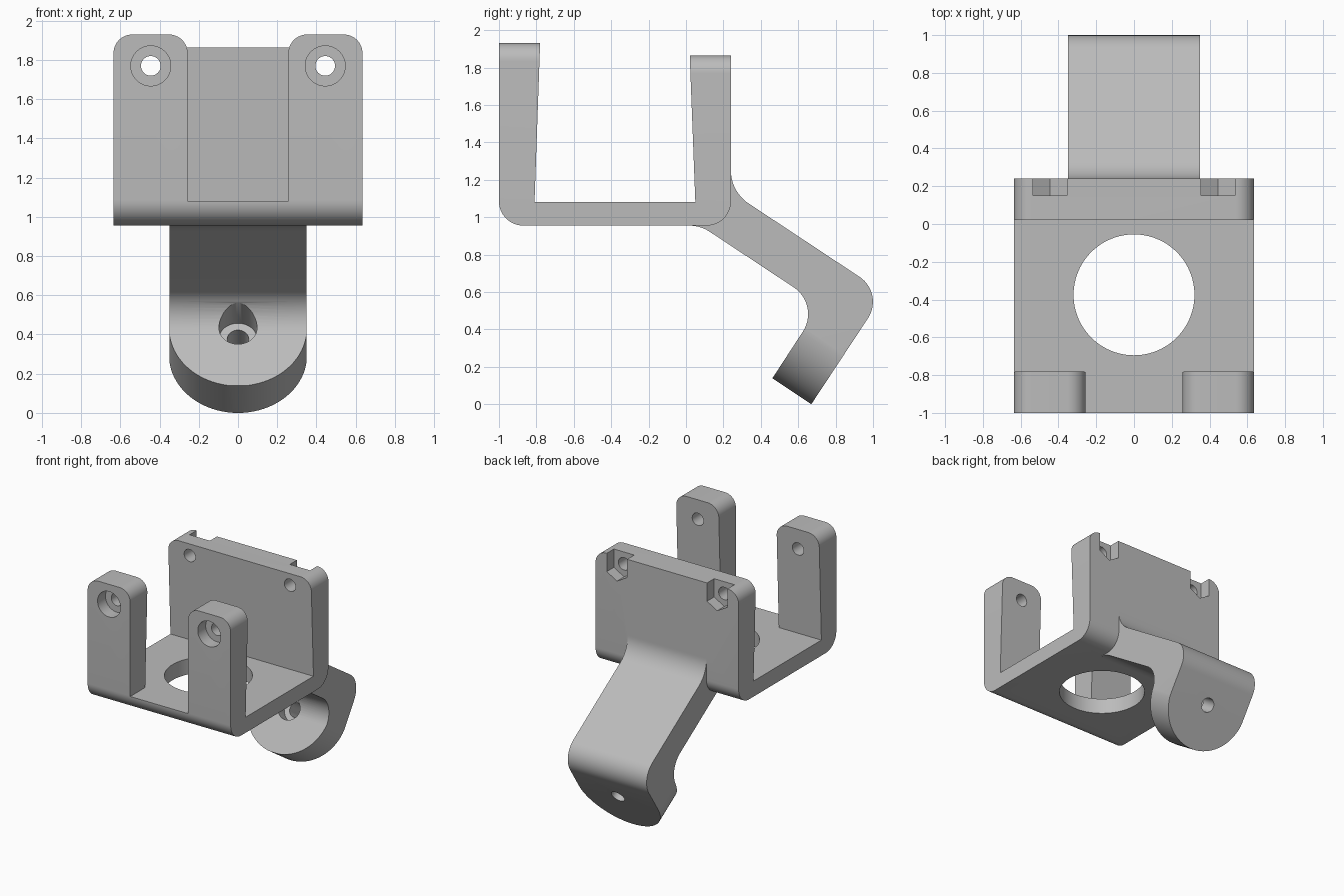
import bpy, bmesh, math
from mathutils import Vector

cube = bpy.data.objects.get("Cube")
if cube:
    bpy.data.objects.remove(cube, do_unlink=True)

grey = bpy.data.materials.new("plain_grey")
grey.use_nodes = True
COLOUR = (0.5, 0.5, 0.5, 1)
grey.diffuse_color = COLOUR
grey.node_tree.nodes["Principled BSDF"].inputs["Base Color"].default_value = COLOUR

X, Y, Z = Vector((1, 0, 0)), Vector((0, 1, 0)), Vector((0, 0, 1))


def prism(name, pts, origin, u, v, w, depth):
    """Extrude a flat outline, drawn on axes u and v, by depth along w."""
    bm = bmesh.new()
    o = Vector(origin)
    low = [bm.verts.new(o + u * a + v * b) for a, b in pts]
    high = [bm.verts.new(q.co + w * depth) for q in low]
    bm.faces.new(low)
    bm.faces.new(high)
    for i in range(len(pts)):
        j = (i + 1) % len(pts)
        bm.faces.new((low[i], low[j], high[j], high[i]))
    bmesh.ops.recalc_face_normals(bm, faces=bm.faces)
    mesh = bpy.data.meshes.new(name)
    bm.to_mesh(mesh)
    bm.free()
    mesh.materials.append(grey)
    ob = bpy.data.objects.new(name, mesh)
    bpy.context.collection.objects.link(ob)
    return ob


def rounded(corners, steps=14):
    """Outline from (a, b, tangent length) corners, with true arcs."""
    out = []
    n = len(corners)
    for i, (a, b, t) in enumerate(corners):
        p = Vector((a, b))
        if not t:
            out.append((a, b))
            continue
        d1 = (Vector(corners[i - 1][:2]) - p).normalized()
        d2 = (Vector(corners[(i + 1) % n][:2]) - p).normalized()
        half = d1.angle(d2) / 2
        c = p + (d1 + d2).normalized() * t / math.cos(half)
        r1, r2 = p + d1 * t - c, p + d2 * t - c
        sweep = math.pi - 2 * half
        for k in range(steps + 1):
            f = k / steps
            q = c + (r1 * math.sin((1 - f) * sweep) + r2 * math.sin(f * sweep)) / math.sin(sweep)
            out.append((q.x, q.y))
    return out


def circle(r, n=64):
    return [(r * math.cos(math.tau * k / n), r * math.sin(math.tau * k / n)) for k in range(n)]


def combine(target, other, operation="DIFFERENCE"):
    mod = target.modifiers.new("combine", "BOOLEAN")
    mod.operation = operation
    mod.solver = "EXACT"
    mod.object = other
    bpy.context.view_layer.objects.active = target
    bpy.ops.object.modifier_apply(modifier=mod.name)
    bpy.data.objects.remove(other, do_unlink=True)


# U-shaped cradle with tapered walls
W = 0.635
cradle = rounded([(-1, 0.955, 0.13), (0.24, 0.955, 0.13), (0.24, 1.865, 0), (0.02, 1.865, 0),
                  (0.05, 1.08, 0), (-0.81, 1.08, 0), (-0.78, 1.93, 0), (-1, 1.93, 0)])
bracket = prism("mounting_bracket", cradle, (-W, 0, 0), Y, Z, X, 2 * W)

# Gap that splits the front wall into two posts
gap = [(-0.257, 1.08), (0.257, 1.08), (0.257, 2.2), (-0.257, 2.2)]
combine(bracket, prism("gap_cutter", gap, (0, -1.2, 0), X, Z, Y, 0.8))

# Rounded upper corners of posts and back wall
bm = bmesh.new()
bm.from_mesh(bracket.data)
tops = [e for e in bm.edges
        if all(q.co.z > 1.8 for q in e.verts)
        and abs(e.verts[0].co.x - e.verts[1].co.x) < 0.001
        and abs(e.verts[0].co.y - e.verts[1].co.y) > 0.1]
bmesh.ops.bevel(bm, geom=tops, offset=0.095, segments=12, profile=0.5, affect="EDGES")
bm.to_mesh(bracket.data)
bm.free()

# Bent arm with a slanted foot
arm_outline = rounded([(0.15, 1.26, 0), (0.24, 1.26, 0), (0.24, 1.136, 0.114), (1.061, 0.593, 0.16),
                       (0.67, 0, 0), (0.462, 0.139, 0), (0.718, 0.531, 0.17),
                       (0.077, 0.955, 0.06), (0, 0.955, 0), (0, 1.02, 0), (0.15, 1.02, 0)])
arm = prism("arm", arm_outline, (-0.35, 0, 0), Y, Z, X, 0.7)

# Foot axes: along runs up the foot, out points away from its front face
along = Vector((0, 0.55, 0.835)).normalized()
out = Vector((0, -along.z, along.y))
foot_front = Vector((0, 0.462, 0.139))

# Semicircular foot end
R = 0.352
arc = [(R * math.cos(math.pi * k / 40), 0.35 - R * math.sin(math.pi * k / 40)) for k in range(41)]
trim = arc + [(-0.4, 0.35), (-0.4, -0.1), (0.4, -0.1), (0.4, 0.35)]
combine(arm, prism("foot_cutter", trim, foot_front + out * 0.15, X, along, -out, 0.6))
combine(bracket, arm, "UNION")

# Foot screw hole with counterbore
foot_centre = foot_front + along * 0.35
combine(bracket, prism("screw_cutter", circle(0.055), foot_centre + out * 0.1, X, along, -out, 0.5))
combine(bracket, prism("bore_cutter", circle(0.097), foot_centre + out * 0.3, X, along, -out, 0.4))

# Large round opening in the base
combine(bracket, prism("opening_cutter", circle(0.32, 96), (0, -0.375, 0.8), X, Y, Z, 0.4))

# Screw holes, front counterbores and rear nut pockets
nut = [(0, -0.104), (0.09, -0.052), (0.09, 0.3), (-0.09, 0.3), (-0.09, -0.052)]
for side in (-1, 1):
    x = side * 0.445
    combine(bracket, prism("hole_cutter", circle(0.05), (x, -1.2, 1.77), X, Z, Y, 1.7))
    combine(bracket, prism("counterbore_cutter", circle(0.102), (x, -1.1, 1.77), X, Z, Y, 0.2))
    combine(bracket, prism("nut_cutter", nut, (x, 0.15, 1.77), X, Z, Y, 0.3))

# Smooth curves, sharp edges
bpy.ops.object.select_all(action="DESELECT")
bracket.select_set(True)
bpy.context.view_layer.objects.active = bracket
bpy.ops.object.shade_smooth_by_angle(angle=math.radians(30))
